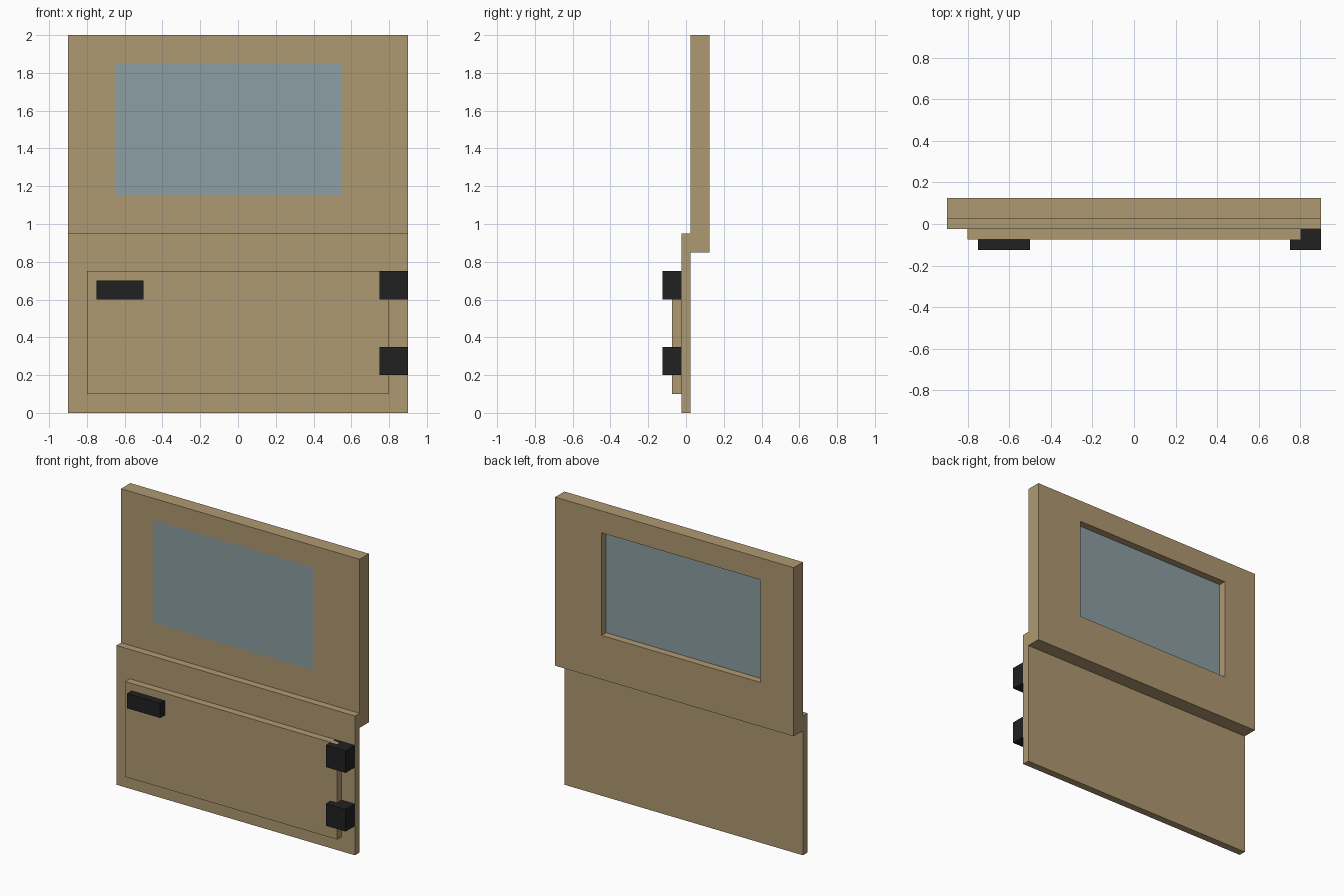
import bpy
import bmesh

default = bpy.data.objects.get("Cube")
if default:
    bpy.data.objects.remove(default, do_unlink=True)


def material(name, color):
    mat = bpy.data.materials.new(name)
    mat.use_nodes = True
    mat.diffuse_color = (*color, 1)
    bsdf = next(n for n in mat.node_tree.nodes if n.type == "BSDF_PRINCIPLED")
    bsdf.inputs["Base Color"].default_value = (*color, 1)
    return mat


tan = material("tan paint", (0.43, 0.32, 0.165))
glass = material("blue grey glass", (0.262, 0.342, 0.366))
black = material("black metal", (0.015, 0.015, 0.015))


def finish(name, bm, mat):
    bmesh.ops.recalc_face_normals(bm, faces=bm.faces)
    mesh = bpy.data.meshes.new(name)
    bm.to_mesh(mesh)
    bm.free()
    mesh.materials.append(mat)
    obj = bpy.data.objects.new(name, mesh)
    bpy.context.collection.objects.link(obj)
    return obj


def box(name, xs, ys, zs, mat):
    """Box spanning the given (low, high) ranges."""
    bm = bmesh.new()
    bmesh.ops.create_cube(bm, size=1)
    for v in bm.verts:
        v.co = [r[0] if c < 0 else r[1] for c, r in zip(v.co, (xs, ys, zs))]
    return finish(name, bm, mat)


def frame(name, outer, inner, ys, mat):
    """Rectangular frame; outer and inner are ((x range), (z range))."""
    bm = bmesh.new()

    def ring(rect, y):
        (x0, x1), (z0, z1) = rect
        return [bm.verts.new((x, y, z))
                for x, z in ((x0, z0), (x1, z0), (x1, z1), (x0, z1))]

    # Loops run around the section: outer front, outer back, inner back, inner front
    loops = [ring(outer, ys[0]), ring(outer, ys[1]),
             ring(inner, ys[1]), ring(inner, ys[0])]
    for k in range(4):
        a, b = loops[k], loops[(k + 1) % 4]
        for i in range(4):
            j = (i + 1) % 4
            bm.faces.new((a[i], a[j], b[j], b[i]))
    return finish(name, bm, mat)


WIDTH = (-0.9, 0.9)
WINDOW = ((-0.65, 0.55), (1.15, 1.85))

# Upper section with its window, flush in front and recessed behind
frame("window_frame", (WIDTH, (0.85, 2.0)), WINDOW, (0.025, 0.125), tan)
box("window_glass", WINDOW[0], (0.025, 0.075), WINDOW[1], glass)

# Lower section
box("lower_panel", WIDTH, (-0.025, 0.025), (0, 0.95), tan)
box("raised_panel", (-0.8, 0.8), (-0.075, -0.025), (0.1, 0.75), tan)

# Hardware
box("handle", (-0.75, -0.5), (-0.125, -0.075), (0.6, 0.7), black)
for name, z in (("lower_hinge", 0.2), ("upper_hinge", 0.6)):
    box(name, (0.75, 0.9), (-0.125, -0.025), (z, z + 0.15), black)
